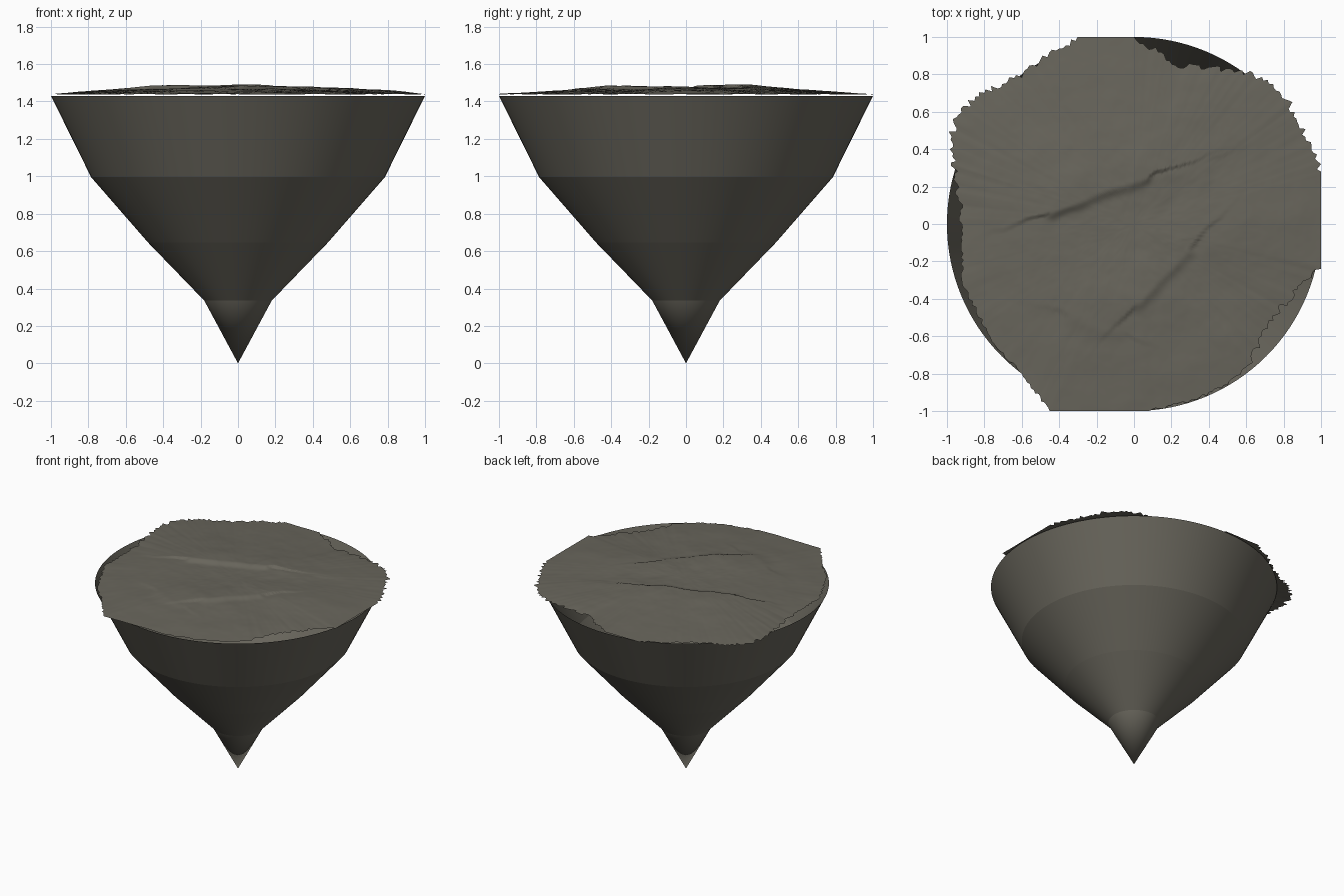
import bpy, bmesh, math, random
from mathutils import Vector, noise

random.seed(4)
cube = bpy.data.objects.get("Cube")
if cube:
    bpy.data.objects.remove(cube)

# One stone colour for everything
stone = bpy.data.materials.new("grey_brown_stone")
stone.use_nodes = True
COLOUR = (0.14, 0.132, 0.107, 1)
stone.diffuse_color = COLOUR
bsdf = stone.node_tree.nodes["Principled BSDF"]
bsdf.inputs["Base Color"].default_value = COLOUR
bsdf.inputs["Roughness"].default_value = 0.9


def finish(bm, name):
    mesh = bpy.data.meshes.new(name)
    for face in bm.faces:
        face.smooth = True
    bm.to_mesh(mesh)
    bm.free()
    mesh.materials.append(stone)
    obj = bpy.data.objects.new(name, mesh)
    bpy.context.collection.objects.link(obj)
    return obj


def loft(bm, rings, tip):
    """Bridge closed rings outward from a single tip vertex."""
    for i in range(len(rings[0])):
        j = (i + 1) % len(rings[0])
        bm.faces.new((tip, rings[0][i], rings[0][j]))
        for inner, outer in zip(rings, rings[1:]):
            bm.faces.new((inner[i], outer[i], outer[j], inner[j]))


# Open, stepped cone under the land, with a crisp edge at each step
PROFILE = [(0.18, 0.335), (0.48, 0.645), (0.785, 0.995), (1.0, 1.43)]
SIDES = 128
bm = bmesh.new()
rings = [[bm.verts.new((r * math.cos(math.tau * k / SIDES),
                        r * math.sin(math.tau * k / SIDES), z))
          for k in range(SIDES)] for r, z in PROFILE]
loft(bm, rings, bm.verts.new((0, 0, 0)))
bmesh.ops.reverse_faces(bm, faces=bm.faces[:])
for ring in rings:
    for a, b in zip(ring, ring[1:] + ring[:1]):
        bm.edges.get((a, b)).smooth = False
finish(bm, "rock_cone")

# Ragged land outline, clockwise from the back
OUTLINE = [(-.28, 1), (0, 1), (.13, .92), (.22, .85), (.58, .82), (.72, .75),
           (.83, .66), (.88, .53), (.95, .42), (1, .28), (1, -.24), (.95, -.27),
           (.72, -.52), (.62, -.75), (.5, -.86), (.32, -.94), (.08, -1),
           (-.45, -1), (-.6, -.8), (-.75, -.64), (-.92, -.32), (-.92, 0),
           (-.96, .27), (-.98, .45), (-.95, .57), (-.85, .68), (-.64, .78),
           (-.5, .88), (-.38, .94)]
# Ridges: start, end, height, width on the left and right of the direction
RIDGES = [((-.44, .07), (.06, .25), .022, .35, .035),
          ((.02, -.42), (.28, -.15), .016, .3, .035),
          ((-.32, -.5), (-.08, -.58), .008, .25, .05),
          ((.42, -.06), (.9, .03), .013, .2, .15),
          ((.1, .25), (.35, .33), .008, .25, .1),
          ((-.85, .1), (-.5, -.05), .006, .25, .2)]


def ridge_height(p, a, b, height, left, right):
    a, b = Vector(a), Vector(b)
    d = b - a
    t = max(0, min(1, (p - a).dot(d) / d.length_squared))
    off = p - (a + d * t)
    side = d.x * (p.y - a.y) - d.y * (p.x - a.x)
    width = left if side > 0 else right
    # Soften the steep side into the gentle one past the ends
    along = abs(off.dot(d.normalized())) / max(left, right)
    return height * math.exp(-((off.length / width) ** 2) - along)


def land_height(p, s):
    # s runs from 0 in the middle to 1 at the rim
    wobble = noise.noise_vector(Vector((p.x * 7, p.y * 7, 1)))
    q = p + Vector((wobble.x, wobble.y)) * 0.02
    z = 0.026 * (1 - s ** 3)
    z += sum(ridge_height(q, *r) for r in RIDGES) * (1 - s ** 4)
    z += 0.007 * noise.fractal(Vector((p.x * 4, p.y * 4, 3)), 1, 2, 5) * (1 - 0.6 * s)
    return max(1.436, min(1.492, 1.439 + z))


# Sample the rim: straight where the land is cut off, jagged elsewhere
rim = []
for a, b in zip(OUTLINE, OUTLINE[1:] + OUTLINE[:1]):
    a, b = Vector(a), Vector(b)
    steps = max(2, round((b - a).length / 0.018))
    cut = (a.x == b.x or a.y == b.y) and max(abs(a.x), abs(a.y)) == 1
    ragged = 0.008 if (a + b).y < 0 and a.x < 0.7 else 0.02
    for k in range(steps):
        p = a.lerp(b, k / steps)
        if not cut and k:
            p *= 1 + random.uniform(-ragged, ragged)
        rim.append(Vector((max(-1, min(1, p.x)), max(-1, min(1, p.y)))))
rim.reverse()

# Land surface
RINGS = 70
bm = bmesh.new()
rings = []
for n in range(1, RINGS + 1):
    s = n / RINGS
    rings.append([bm.verts.new((p.x * s, p.y * s, land_height(p * s, s)))
                  for p in rim])
loft(bm, rings, bm.verts.new((0, 0, land_height(Vector((0, 0)), 0))))
finish(bm, "land_surface")
